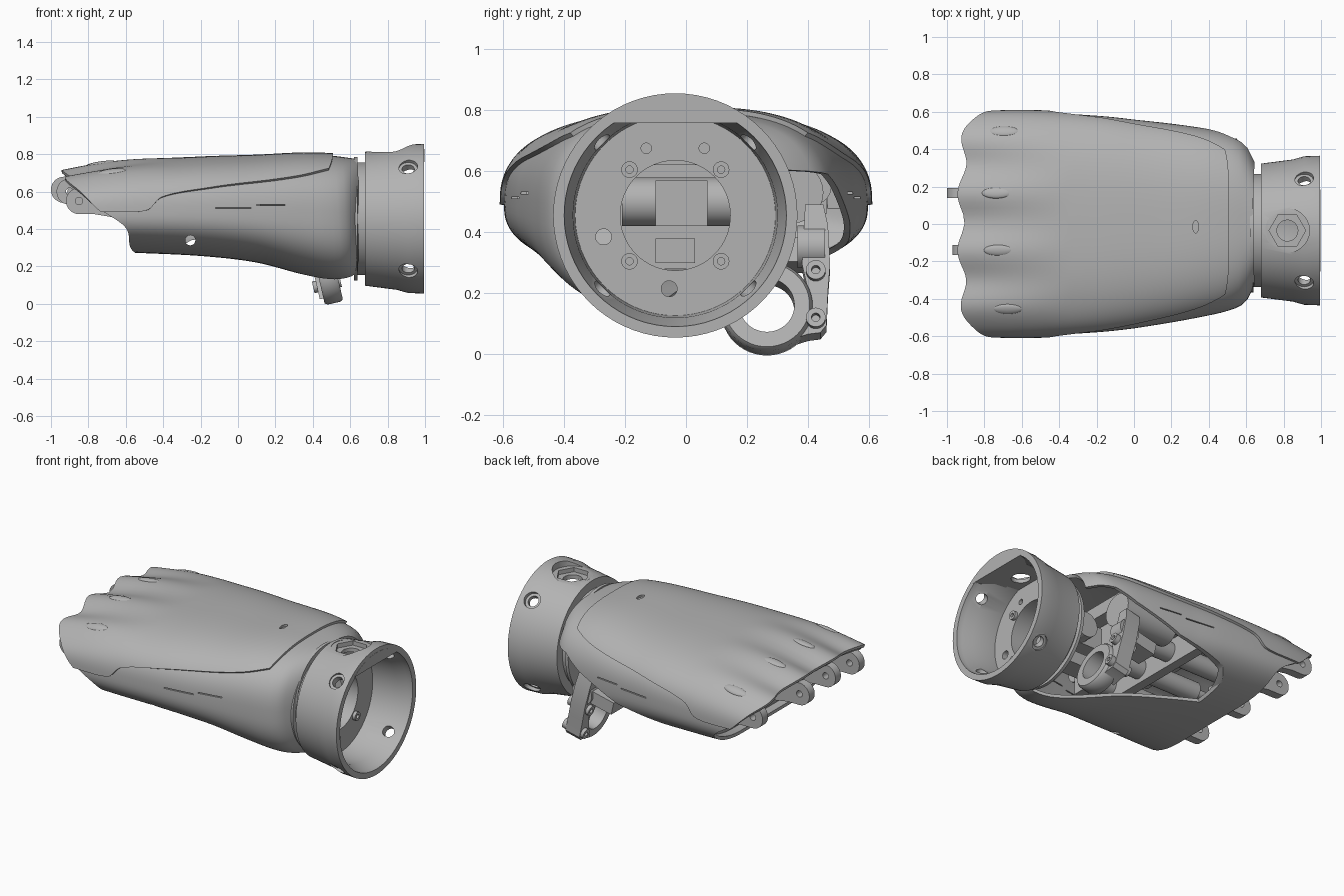
import bpy, bmesh, math
from math import sin, cos, pi, radians
from mathutils import Matrix

if "Cube" in bpy.data.objects:
    bpy.data.objects.remove(bpy.data.objects["Cube"])

grey = bpy.data.materials.new("plain grey")
grey.use_nodes = True
grey.diffuse_color = (0.45, 0.45, 0.45, 1)
shader = next(n for n in grey.node_tree.nodes if n.type == 'BSDF_PRINCIPLED')
shader.inputs["Base Color"].default_value = grey.diffuse_color
CY, CZ = -0.035, 0.455          # wrist axis
KNUCKLES = (0.49, 0.165, -0.14, -0.45)
ROUND = 0.72                    # roundness of the back of the hand


# ---- helpers ----
def clamp(v):
    return max(0.0, min(1.0, v))


def lookup(table, x):
    """Smooth interpolation through rows of (key, values...)."""
    x = max(table[0][0], min(table[-1][0], x))
    i = max(k for k in range(len(table) - 1) if table[k][0] <= x)
    p, q = table[i], table[i + 1]
    before, after = table[max(i - 1, 0)], table[min(i + 2, len(table) - 1)]
    d = q[0] - p[0]
    t = (x - p[0]) / d
    out = []
    for k in range(1, len(p)):
        m0 = (q[k] - before[k]) / (q[0] - before[0]) * d
        m1 = (after[k] - p[k]) / (after[0] - p[0]) * d
        a, b = p[k], q[k]
        out.append(a + m0 * t + (3 * (b - a) - 2 * m0 - m1) * t ** 2
                   + (2 * (a - b) + m0 + m1) * t ** 3)
    return out


def make(name, verts, faces):
    me = bpy.data.meshes.new(name)
    me.from_pydata(verts, [], faces)
    bm = bmesh.new()
    bm.from_mesh(me)
    bmesh.ops.recalc_face_normals(bm, faces=bm.faces)
    bm.to_mesh(me)
    bm.free()
    me.materials.append(grey)
    ob = bpy.data.objects.new(name, me)
    bpy.context.collection.objects.link(ob)
    return ob


def loft(name, rows, wrap_row=True, wrap_all=False):
    n, m = len(rows), len(rows[0])
    faces = [(i * m + j, i * m + (j + 1) % m,
              (i + 1) % n * m + (j + 1) % m, (i + 1) % n * m + j)
             for i in range(n if wrap_all else n - 1)
             for j in range(m if wrap_row else m - 1)]
    return make(name, [p for r in rows for p in r], faces)


def prism(name, pts, axis, lo, hi):
    """Extrude a flat outline along an axis."""
    place = {'x': lambda a, b, h: (h, a, b), 'y': lambda a, b, h: (a, h, b),
             'z': lambda a, b, h: (a, b, h)}[axis]
    n = len(pts)
    verts = [place(a, b, h) for h in (lo, hi) for a, b in pts]
    sides = [(i, (i + 1) % n, n + (i + 1) % n, n + i) for i in range(n)]
    return make(name, verts, sides + [tuple(range(n)), tuple(range(n, 2 * n))])


def disc(a, b, r, n=28):
    return [(a + r * cos(2 * pi * i / n), b + r * sin(2 * pi * i / n)) for i in range(n)]


def rect(a0, b0, a1, b1):
    return [(a0, b0), (a1, b0), (a1, b1), (a0, b1)]


def lathe(name, profile, y, z, n=72):
    return loft(name, [[(x, y + r * cos(2 * pi * i / n), z + r * sin(2 * pi * i / n))
                        for i in range(n)] for x, r in profile], True, True)


def bake(ob):
    bpy.context.view_layer.update()
    dg = bpy.context.evaluated_depsgraph_get()
    me = bpy.data.meshes.new_from_object(ob.evaluated_get(dg))
    ob.modifiers.clear()
    ob.data = me


def thicken(ob, t):
    mod = ob.modifiers.new("wall", 'SOLIDIFY')
    mod.thickness, mod.offset = t, 0
    bake(ob)


def cut(targets, cutter):
    cutter.hide_render = True
    for ob in targets:
        mod = ob.modifiers.new("cut", 'BOOLEAN')
        mod.operation, mod.solver, mod.object = 'DIFFERENCE', 'EXACT', cutter
        bake(ob)
    bpy.data.objects.remove(cutter)


# ---- hand cross-sections: x, half width, top, bottom, widest height ----
SECTIONS = [(-0.95, .585, .685, .30, .49), (-0.6, .597, .75, .275, .49),
            (-0.2, .58, .775, .255, .49), (0.1, .546, .785, .22, .48),
            (0.35, .508, .797, .155, .47), (0.5, .475, .793, .125, .46),
            (0.59, .43, .782, .127, .455), (0.635, .345, .775, .14, .455)]
FRONT = [(.25, -.5), (.30, -.57), (.41, -.6), (.5, -.73), (.6, -.85), (.68, -.92), (.78, -.93)]
SEAM = [(0, .49), (.22, .50), (.32, .57), (.55, .62), (.8, .66), (.92, .685), (1, .715)]


def wave(y):
    return cos(2 * pi * (y - 0.165) / 0.31)


def skin(x, a, off=0.0):
    w, top, low, mid = lookup(SECTIONS, x)
    c, s = cos(a), sin(a)
    power = ROUND if s > 0 else 0.78
    y = 0.01 * clamp(x / 0.4) + (w + off) * math.copysign(abs(c) ** power, c)
    if s < 0:
        return (x, y, mid - (mid - low + off) * abs(s) ** power)
    ripple = 0.018 * clamp((-0.35 - x) / 0.5) * wave(y) * s
    return (x, y, mid + (top - mid + off) * s ** power + ripple)


def front_edge(a):
    _, y, z = skin(-0.7, a)
    return lookup(FRONT, z)[0] + clamp((z - 0.5) / 0.2) * (0.02 * (1 - wave(y)) + 0.08 * y * y)


def stretch(a, u, end):
    x = front_edge(a)
    return x + (end - x) * u


# ---- lower hand shell with open thumb side ----
N = 120
ring = [2 * pi * j / N for j in range(N)]
shell = loft("palm_shell", [[skin(stretch(a, i / 40, 0.635), a, -0.011) for a in ring]
                            for i in range(41)])
thicken(shell, 0.02)
opening = prism("opening", [(-.36, -.1), (-.35, .24), (-.32, .30), (-.25, .34), (.1, .4),
                            (.4, .52), (.52, .59), (.7, .61), (.7, -.1)], 'y', 0, 1)
for v in opening.data.vertices:     # the palm edge runs diagonally
    if v.co.y < 0.5:
        v.co.y = 0.06 - 0.38 * v.co.x
cut([shell], opening)
cut([shell], prism("side_hole", disc(-0.255, 0.34, 0.027), 'y', -1, -0.3))
for x0, x1, z in ((-.12, .07, .51), (.1, .25, .525)):
    cut([shell], prism("slit", rect(x0, z, x1, z + 0.006), 'y', -1, 1))

# ---- back-of-hand cover following the seam ----
rows = []
for i in range(49):
    u = i / 48
    _, top, _, mid = lookup(SECTIONS, stretch(0.3, u, 0.5))
    start = math.asin(clamp((lookup(SEAM, u)[0] - mid) / (top - mid)) ** (1 / ROUND))
    angles = [start + (pi - 2 * start) * j / 90 for j in range(91)]
    rows.append([skin(stretch(a, u, 0.507 - 0.08 * cos(a) ** 4) - 0.015 * (1 - u), a, 0.004)
                 for a in angles])
cover = loft("back_cover", rows, False)
thicken(cover, 0.018)
cut([cover], prism("slot", [(0.33 + a * 0.45, b - 0.015) for a, b in disc(0, 0, 0.034)], 'z', 0.7, 1))

# ---- bulkhead behind the knuckles ----
edge = [skin(stretch(a, 0.05, 0.635), a, -0.02) for a in ring]
make("knuckle_bulkhead", edge + [(-0.7, 0, 0.52)], [(j, (j + 1) % N, N) for j in range(N)])

# ---- knuckle lugs, tendon bumps and finger actuators ----
for y, tip, z, bx in zip(KNUCKLES, (-.9, -1, -.97, -.92), (.56, .61, .60, .55),
                         (-.695, -.735, -.725, -.675)):
    r = 0.07
    cx = tip + r
    arc = [(cx + r * cos(radians(t)), z + r * sin(radians(t))) for t in range(80, 271, 10)]
    lug = prism("knuckle_lug", arc + [(cx + 0.08, z - r), (cx + 0.2, z - 0.09),
                                      (cx + 0.2, z + 0.06)], 'y', y - 0.027, y + 0.027)
    cut([lug], prism("pin_hole", disc(cx, z, 0.02), 'y', y - 1, y + 1))
    bump = bmesh.new()
    bmesh.ops.create_uvsphere(bump, u_segments=24, v_segments=12, radius=1)
    bmesh.ops.scale(bump, vec=(0.08, 0.03, 0.014), verts=bump.verts)
    ob = make("tendon_bump", [], [])
    bump.to_mesh(ob.data)
    bump.free()
    ob.location = skin(bx, math.acos(math.copysign(abs(y / 0.597) ** (1 / ROUND), y)), 0.007)
    ob.rotation_euler = (-y, -0.12, 0)
    prism("finger_actuator", disc(y * 0.85, 0.55, 0.06), 'x', -0.55, 0.12)
    prism("actuator_rod", disc(y * 0.85, 0.55, 0.025), 'x', -0.7, 0.25)

# ---- inner frame and wrist gearbox ----
prism("inner_frame", rect(-0.4, -0.36, 0.35, 0.34), 'z', 0.62, 0.7)
prism("cross_bar", rect(-0.2, 0.46, -0.14, 0.64), 'y', -0.48, 0.46)
prism("wrist_motor", disc(0.48, 0.5, 0.08), 'y', -0.21, 0.15)
prism("motor_block", rect(-0.1, 0.42, 0.07, 0.57), 'x', 0.3, 0.6)
prism("lower_block", rect(-0.1, 0.3, 0.03, 0.38), 'x', 0.25, 0.6)
prism("gearbox_plate", rect(-0.22, 0.28, 0.17, 0.64), 'x', 0.2, 0.26)
prism("thumb_motor", disc(0.35, 0.53, 0.1), 'x', 0.05, 0.42)

# ---- wrist cuff ----
cuff = lathe("wrist_cuff", [(.62, .18), (.62, .33), (.64, .33), (.64, .302), (.68, .302),
                            (.68, .358), (.85, .38), (.91, .397), (.995, .4), (.995, .364),
                            (.96, .36), (.9, .335), (.74, .328), (.74, .18)], CY, CZ)
arc = [radians(54 + 72 * i / 20) for i in range(21)]
flat = prism("cuff_flat", [(CY + .374 * cos(t), CZ + .374 * sin(t)) for t in arc], 'x', 0.82, 0.996)
arc_in = [(CY + .35 * cos(t), CZ + .35 * sin(t)) for t in arc]
flat_in = prism("cuff_flat_inner", [p for p in arc_in if p[1] > 0.757], 'x', 0.73, 0.82)
both = [cuff, flat, flat_in]
cut(both, prism("nut_seat", disc(0.82, CY, 0.118), 'z', 0.812, 1))
cut(both, prism("nut_hex", disc(0.82, CY, 0.098, 6), 'z', 0.785, 1))
cut(both, prism("nut_bore", disc(0.82, CY, 0.056), 'z', 0.7, 1))
for turn in (45, 135, 225, 315):
    for r, start in ((0.033, 0.25), (0.05, 0.375)):
        drill = prism("drill", disc(0, 0, r), 'z', start, 0.5)
        drill.location = (0.91, CY, CZ)
        drill.rotation_euler = (radians(turn), 0, 0)
        cut([cuff], drill)
for y, z, r in ((-.27, .385, .026), (-.055, .215, .026), (-.13, .675, .017), (.06, .675, .017)):
    cut([cuff], prism("disc_hole", disc(y, z, r), 'x', 0.6, 0.8))
for sy in (-0.15, 0.15):
    for sz in (-0.15, 0.15):
        lathe("cuff_screw", [(.73, .012), (.73, .027), (.76, .027), (.76, .012)],
              CY + sy, CZ + sz, 24)

# ---- thumb mount, leaning towards the wrist ----
thumb = [lathe("thumb_ring", [(.43, .09), (.43, .14), (.445, .15), (.515, .15), (.53, .14),
                              (.53, .09)], 0.265, 0.148, 48),
         prism("thumb_arm", [(.34, .035), (.4, .055), (.44, .06), (.46, .085), (.465, .2),
                             (.472, .29), (.465, .42), (.45, .49), (.39, .49), (.38, .29),
                             (.4, .2), (.37, .1)], 'x', 0.41, 0.51),
         prism("thumb_knuckle", disc(0.46, 0.36, 0.07), 'y', 0.365, 0.455),
         prism("thumb_bracket", rect(0.25, 0.32, 0.42, 0.4), 'y', 0.3, 0.44)]
for z in (0.105, 0.265):
    thumb.append(lathe("thumb_boss", [(.39, .014), (.39, .032), (.54, .032), (.54, .014)],
                       0.425, z, 24))
pivot = Matrix.Translation((0.47, 0, 0.15))
lean = pivot @ Matrix.Rotation(radians(-13), 4, 'Y') @ pivot.inverted()
for ob in thumb:
    ob.data.transform(lean)

# ---- shading ----
bpy.ops.object.select_all(action='DESELECT')
for ob in bpy.context.collection.objects:
    if ob.type == 'MESH':
        ob.select_set(True)
        bpy.context.view_layer.objects.active = ob
bpy.ops.object.shade_smooth_by_angle(angle=radians(35))
